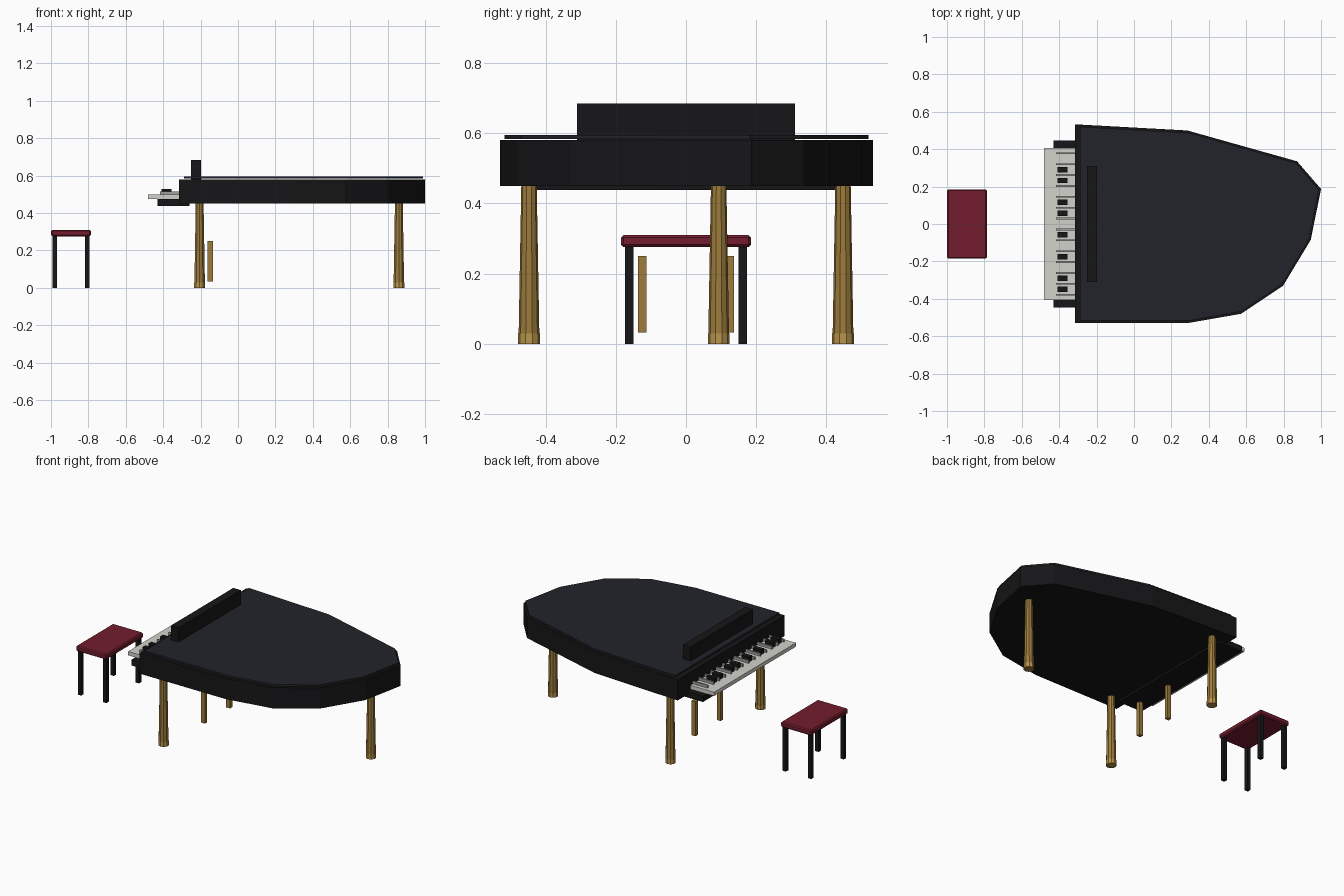
import bpy, bmesh
from math import pi

if "Cube" in bpy.data.objects:
    bpy.data.objects.remove(bpy.data.objects["Cube"])


def material(name, rgb):
    m = bpy.data.materials.new(name)
    m.diffuse_color = (*rgb, 1)
    m.use_nodes = True
    m.node_tree.nodes["Principled BSDF"].inputs["Base Color"].default_value = m.diffuse_color
    return m


BLACK = material("black lacquer", (0.008, 0.008, 0.009))
LID = material("lid black", (0.016, 0.017, 0.023))
IVORY = material("ivory", (0.65, 0.65, 0.6))
GREY = material("key grey", (0.35, 0.35, 0.33))
BRASS = material("brass", (0.34, 0.2, 0.045))
FOOT = material("foot brass", (0.48, 0.3, 0.07))
RED = material("seat red", (0.17, 0.012, 0.026))


def finish(name, bm, mat):
    bmesh.ops.recalc_face_normals(bm, faces=bm.faces[:])
    me = bpy.data.meshes.new(name)
    bm.to_mesh(me)
    bm.free()
    me.materials.append(mat)
    ob = bpy.data.objects.new(name, me)
    bpy.context.collection.objects.link(ob)
    return ob


def box(name, x, y, z, mat, bevel=0):
    """Box from (min, max) ranges on each axis."""
    bm = bmesh.new()
    bmesh.ops.create_cube(bm, size=1)
    for v in bm.verts:
        v.co = [(a + b) / 2 + c * (b - a) for (a, b), c in zip((x, y, z), v.co)]
    if bevel:
        bmesh.ops.bevel(bm, geom=bm.edges[:], offset=bevel, segments=1, affect='EDGES')
    return finish(name, bm, mat)


def cone(name, x, y, z0, z1, r0, r1, mat, sides=10):
    bm = bmesh.new()
    bmesh.ops.create_cone(bm, cap_ends=True, segments=sides, radius1=r0, radius2=r1, depth=z1 - z0)
    bmesh.ops.translate(bm, verts=bm.verts[:], vec=(x, y, (z0 + z1) / 2))
    return finish(name, bm, mat)


def slab(name, outline, z0, z1, mat):
    bm = bmesh.new()
    face = bm.faces.new([bm.verts.new((x, y, z0)) for x, y in outline])
    ext = bmesh.ops.extrude_face_region(bm, geom=[face])["geom"]
    up = [v for v in ext if isinstance(v, bmesh.types.BMVert)]
    bmesh.ops.translate(bm, verts=up, vec=(0, 0, z1 - z0))
    return finish(name, bm, mat)


# Case and lid share the wing-shaped outline
outline = [(-0.315, 0.533), (0.285, 0.50), (0.872, 0.335), (1.0, 0.187), (0.945, -0.085),
           (0.797, -0.33), (0.573, -0.48), (0.285, -0.53), (-0.315, -0.53)]
slab("case", outline, 0.45, 0.58, BLACK)
lid_outline = [(-0.288 + (x + 0.315) * 0.971, y * 0.975) for x, y in outline]
slab("lid", lid_outline, 0.584, 0.595, LID)
box("music_desk", (-0.25, -0.197), (-0.31, 0.31), (0.58, 0.685), BLACK)

# Keyboard
box("keybed", (-0.43, -0.26), (-0.446, 0.446), (0.438, 0.474), BLACK)
box("white_keys", (-0.48, -0.31), (-0.407, 0.407), (0.474, 0.498), IVORY)
pitch = 0.814 / 14
for i in range(14):
    y = -0.407 + (i + 0.5) * pitch
    box(f"key_ridge_{i + 1}", (-0.418, -0.31), (y - 0.005, y + 0.005), (0.498, 0.515), GREY)
for i in (1, 2, 4, 6, 8, 9, 11, 12):
    y = -0.407 + i * pitch
    box(f"black_key_{i}", (-0.41, -0.355), (y - 0.0145, y + 0.0145), (0.498, 0.528), BLACK)

# Piano legs with feet
for name, x, y in (("front_leg", -0.205, -0.447), ("back_leg", -0.205, 0.447), ("tail_leg", 0.86, 0.093)):
    cone(name, x, y, 0.0, 0.45, 0.03, 0.022, BRASS)
    cone(name + "_foot", x, y, 0.0, 0.03, 0.031, 0.031, FOOT)

# Pedal posts
for y in (-0.125, 0.125):
    box("pedal_post", (-0.162, -0.135), (y - 0.012, y + 0.012), (0.033, 0.25), BRASS)

# Bench
box("bench_seat", (-1.0, -0.787), (-0.185, 0.185), (0.276, 0.31), RED, 0.007)
for x in (-0.981, -0.806):
    for y in (-0.162, 0.162):
        box("bench_leg", (x - 0.012, x + 0.012), (y - 0.012, y + 0.012), (0, 0.28), BLACK)
